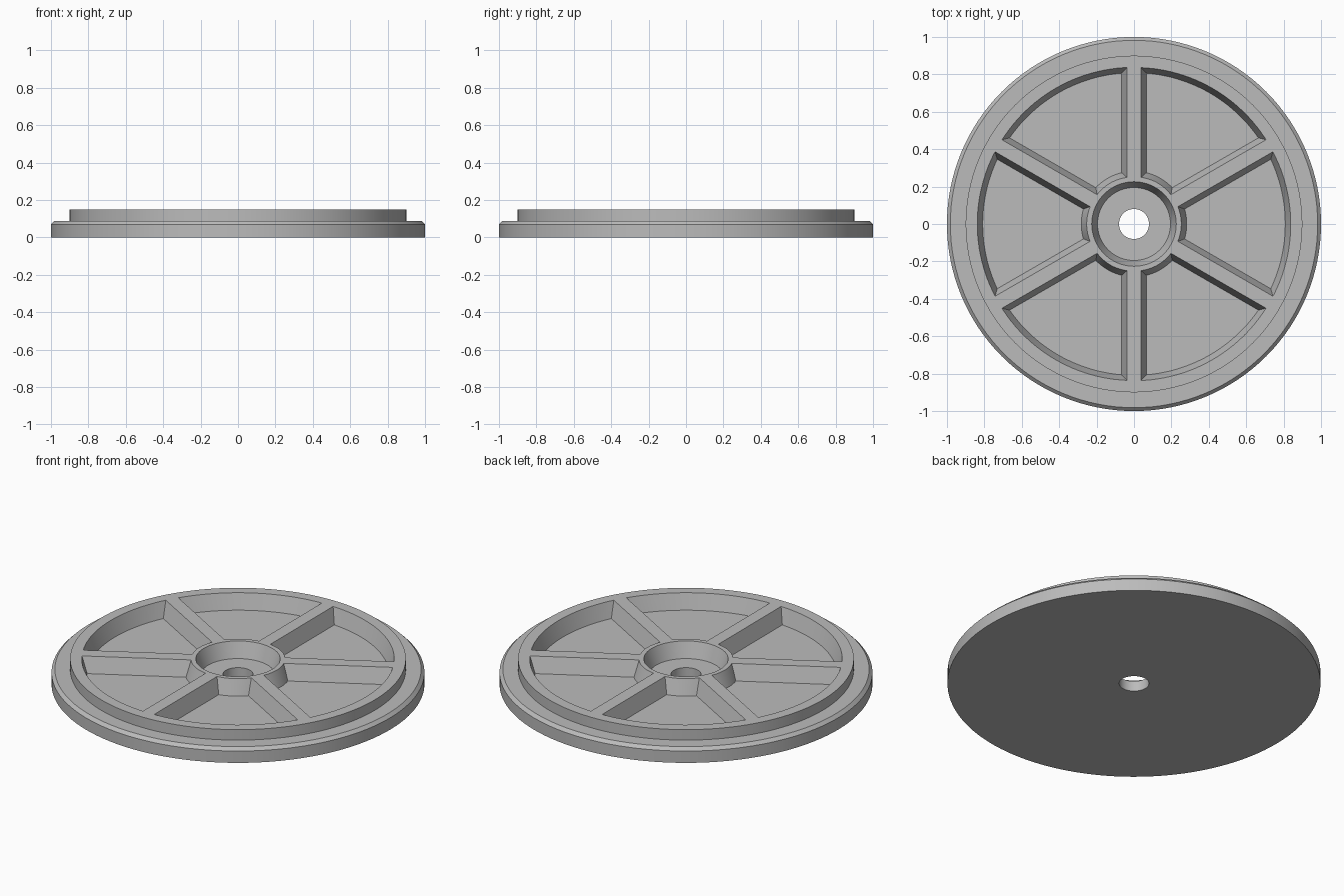
import bpy, bmesh, math
from mathutils import Matrix

SEGMENTS = 128
TOP, FLOOR = 0.15, 0.06
SPOKES = 6

cube = bpy.data.objects.get("Cube")
if cube:
    bpy.data.objects.remove(cube, do_unlink=True)

grey = bpy.data.materials.new("plain grey")
grey.use_nodes = True
colour = (0.5, 0.5, 0.5, 1)
grey.diffuse_color = colour
grey.node_tree.nodes["Principled BSDF"].inputs["Base Color"].default_value = colour


def make_object(name, bm):
    bmesh.ops.recalc_face_normals(bm, faces=bm.faces)
    mesh = bpy.data.meshes.new(name)
    bm.to_mesh(mesh)
    bm.free()
    mesh.materials.append(grey)
    obj = bpy.data.objects.new(name, mesh)
    bpy.context.collection.objects.link(obj)
    return obj


def lathe(name, profile):
    """Revolve a closed (radius, height) profile around z."""
    bm = bmesh.new()
    verts = [bm.verts.new((r, 0, z)) for r, z in profile]
    edges = [bm.edges.new((a, b)) for a, b in zip(verts, verts[1:] + verts[:1])]
    bmesh.ops.spin(bm, geom=verts + edges, cent=(0, 0, 0), axis=(0, 0, 1),
                   angle=math.tau, steps=SEGMENTS, use_duplicate=False)
    bmesh.ops.remove_doubles(bm, verts=bm.verts, dist=1e-5)
    return make_object(name, bm)


def sector(inner, outer, half_spoke, steps=24):
    """Outline of one pocket between two spokes of constant width."""
    points = []
    for radius, direction in ((outer, 1), (inner, -1)):
        limit = math.pi / SPOKES - math.asin(half_spoke / radius)
        for i in range(steps + 1):
            a = direction * limit * (2 * i / steps - 1)
            points.append((radius * math.cos(a), radius * math.sin(a)))
    return points


# Wheel body: chamfered rim, raised face, tapered hub recess and axle hole
wheel = lathe("wheel_body", [
    (0.08, 0), (1.0, 0), (1.0, 0.07), (0.982, 0.088), (0.9, 0.088),
    (0.9, TOP), (0.226, TOP), (0.195, FLOOR), (0.08, FLOOR)])

# Pocket cutters: drafted walls, carried on above the face at the same slope
bm = bmesh.new()
for k in range(SPOKES):
    turn = Matrix.Rotation(math.tau * k / SPOKES, 4, "Z")
    loops = []
    for z in (FLOOR, 2 * TOP - FLOOR):
        t = 0.029 * (z - TOP) / (TOP - FLOOR)
        outline = sector(0.253 - t, 0.838 + t, 0.037 - t)
        loops.append([bm.verts.new(turn @ Matrix.Translation((x, y, z)).translation)
                      for x, y in outline])
    low, high = loops
    bm.faces.new(low)
    bm.faces.new(high)
    for i in range(len(low)):
        j = (i + 1) % len(low)
        bm.faces.new((low[i], low[j], high[j], high[i]))
cutter = make_object("pocket_cutter", bm)
cutter.hide_render = True

# Cut the pockets, leaving the spokes and hub standing
cut = wheel.modifiers.new("pockets", "BOOLEAN")
cut.operation = "DIFFERENCE"
cut.solver = "EXACT"
cut.object = cutter
bpy.context.view_layer.update()
depsgraph = bpy.context.evaluated_depsgraph_get()
wheel_mesh = bpy.data.meshes.new_from_object(wheel.evaluated_get(depsgraph))
wheel.modifiers.clear()
wheel.data = wheel_mesh
bpy.data.objects.remove(cutter, do_unlink=True)

# Smooth curved walls with crisp edges
bpy.ops.object.select_all(action="DESELECT")
wheel.select_set(True)
bpy.context.view_layer.objects.active = wheel
bpy.ops.object.shade_smooth_by_angle(angle=math.radians(30))
